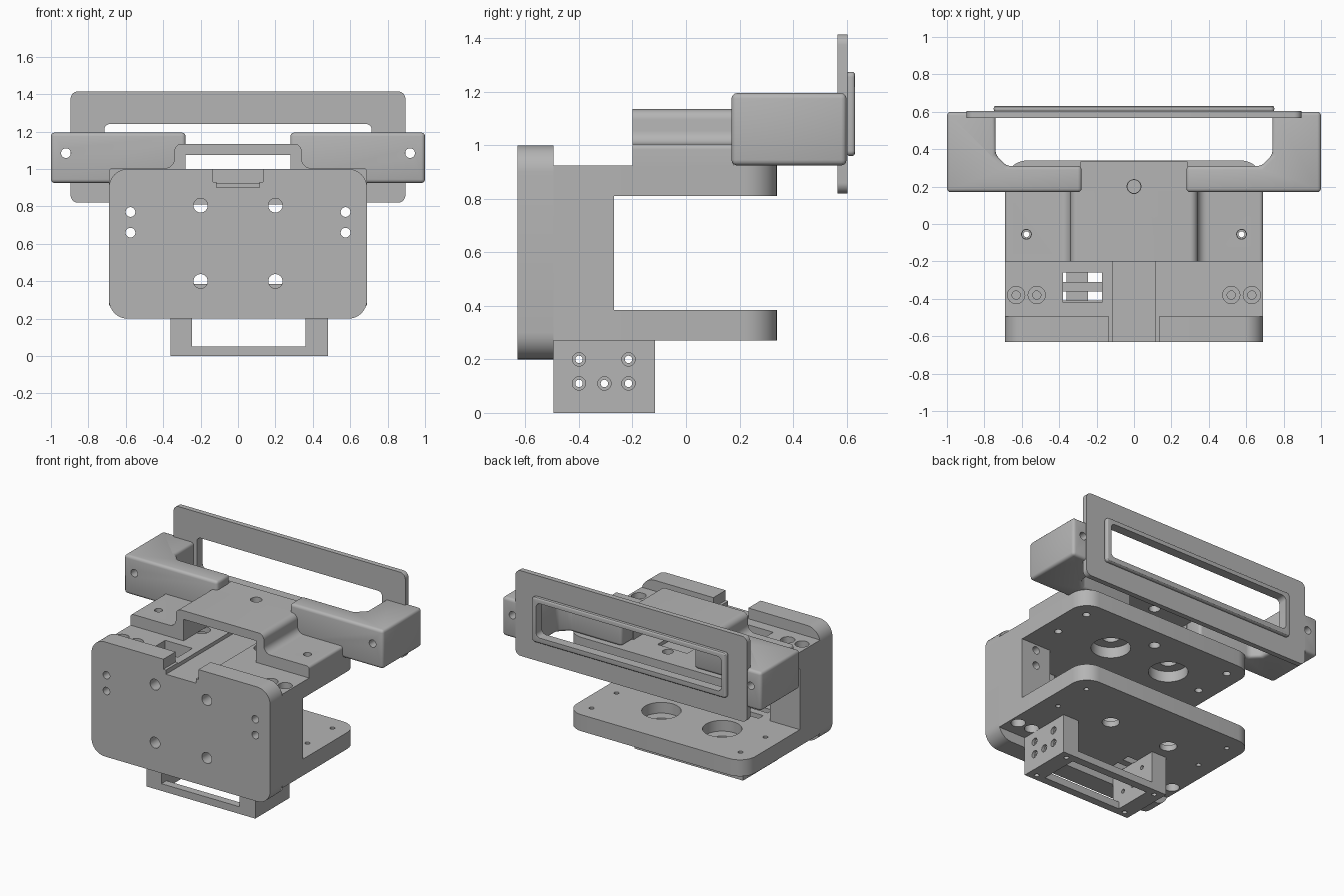
import bpy, bmesh, math
from mathutils import Vector

if "Cube" in bpy.data.objects:
    bpy.data.objects.remove(bpy.data.objects["Cube"])

GREY = (0.46, 0.46, 0.46, 1)
grey = bpy.data.materials.new("plain grey")
grey.diffuse_color = GREY
grey.use_nodes = True
grey.node_tree.nodes["Principled BSDF"].inputs["Base Color"].default_value = GREY


def fillet(points, radii, steps=8):
    """Round the right-angled corners of a 2D outline."""
    out = []
    for i, p in enumerate(points):
        r = radii[i]
        p = Vector(p)
        if not r:
            out.append(p)
            continue
        u = (Vector(points[i - 1]) - p).normalized()
        v = (Vector(points[(i + 1) % len(points)]) - p).normalized()
        for k in range(steps + 1):
            t = math.pi / 2 * k / steps
            out.append(p + r * (u + v) - r * (v * math.cos(t) + u * math.sin(t)))
    return out


def rect(a0, a1, b0, b1, r=0, radii=None):
    return fillet([(a0, b0), (a1, b0), (a1, b1), (a0, b1)], radii or [r] * 4)


def circle(a, b, r, n=32):
    return [Vector((a + r * math.cos(math.tau * k / n), b + r * math.sin(math.tau * k / n))) for k in range(n)]


def prism(name, axis, outline, lo, hi):
    """Extrude a 2D outline along one axis."""
    place = {"X": lambda p, t: (t, p.x, p.y),
             "Y": lambda p, t: (p.x, t, p.y),
             "Z": lambda p, t: (p.x, p.y, t)}[axis]
    bm = bmesh.new()
    face = bm.faces.new([bm.verts.new(place(Vector(p), lo)) for p in outline])
    top = bmesh.ops.extrude_face_region(bm, geom=[face])["geom"]
    shift = Vector(place(Vector((0, 0)), hi - lo))
    bmesh.ops.translate(bm, vec=shift, verts=[e for e in top if isinstance(e, bmesh.types.BMVert)])
    bmesh.ops.recalc_face_normals(bm, faces=bm.faces)
    mesh = bpy.data.meshes.new(name)
    bm.to_mesh(mesh)
    bm.free()
    mesh.materials.append(grey)
    obj = bpy.data.objects.new(name, mesh)
    bpy.context.collection.objects.link(obj)
    return obj


def activate(obj):
    bpy.ops.object.select_all(action="DESELECT")
    obj.select_set(True)
    bpy.context.view_layer.objects.active = obj


def cut(obj, axis, outline, lo, hi, operation="DIFFERENCE"):
    tool = prism("cutter", axis, outline, lo, hi)
    tool.hide_render = True
    mod = obj.modifiers.new("cut", "BOOLEAN")
    mod.operation = operation
    mod.solver = "EXACT"
    mod.object = tool
    activate(obj)
    bpy.ops.object.modifier_apply(modifier=mod.name)
    bpy.data.objects.remove(tool)


def soften(obj, width):
    mod = obj.modifiers.new("edges", "BEVEL")
    mod.width = width
    mod.segments = 3
    mod.limit_method = "ANGLE"
    mod.angle_limit = math.radians(40)


SIDES = (-1, 1)

# Front plate with cable notch and bolt holes
front = prism("front_plate", "Y", rect(-0.69, 0.69, 0.2, 1.0, 0.1), -0.63, -0.495)
cut(front, "Y", rect(-0.115, 0.115, 0.9, 1.1), -0.7, -0.4)
cut(front, "Y", rect(-0.135, 0.135, 0.93, 1.1), -0.7, -0.4)
for s in SIDES:
    for z in (0.4, 0.805):
        cut(front, "Y", circle(s * 0.2, z, 0.038), -0.7, -0.4)
    for z in (0.66, 0.77):
        cut(front, "Y", circle(s * 0.575, z, 0.026), -0.7, -0.4)

# Side columns joining the two plates
for s, label in zip(SIDES, ("right", "left")):
    column = prism(label + "_column", "Z", rect(*sorted((s * 0.46, s * 0.69)), -0.495, -0.27), 0.385, 0.81)
    for z in (0.66, 0.77):
        cut(column, "Y", circle(s * 0.575, z, 0.026), -0.6, -0.2)

# Upper and lower plates with stepped bores and countersunk screw seats
for label, z0, z1 in (("upper_plate", 0.81, 0.925), ("lower_plate", 0.27, 0.385)):
    upper = label == "upper_plate"
    plate = prism(label, "Z", rect(-0.69, 0.69, -0.495, 0.34, radii=[0, 0, 0.12, 0.12]), z0, z1)
    inner = (z0 - 0.1, z0 + 0.075) if upper else (z1 - 0.075, z1 + 0.1)
    outer = (z1 - 0.06, z1 + 0.1) if upper else (z0 - 0.1, z0 + 0.06)
    for x in (-0.28, 0.19):
        cut(plate, "Z", circle(x, 0, 0.125), *inner)
        cut(plate, "Z", circle(x, 0, 0.055), z0 - 0.1, z1 + 0.1)
    for s in SIDES:
        for x in (0.52, 0.63):
            cut(plate, "Z", circle(s * x, -0.38, 0.046), *outer)
            cut(plate, "Z", circle(s * x, -0.38, 0.022), z0 + 0.02, z1 + 0.1)
        for y in (-0.055, 0.22):
            cut(plate, "Z", circle(s * 0.575, y, 0.024 if upper else 0.016), z0 - 0.1, z1 + 0.1)
    if upper:
        cut(plate, "Z", rect(-0.115, 0.115, -0.6, 0.15), 0.9, 1.0)
        cut(plate, "Z", rect(-0.38, -0.17, -0.42, -0.26), 0.7, 1.0)
        cut(plate, "Z", circle(0, 0.2, 0.035), 0.7, 1.0)
    else:
        for y in (-0.41, -0.31):
            cut(plate, "Z", rect(-0.38, -0.17, y, y + 0.05), 0.2, 0.5)

# Bottom frame: two drilled cheeks on an open ring
for label, x0, x1 in (("right", -0.36, -0.245), ("left", 0.36, 0.48)):
    cheek = prism("frame_cheek_" + label, "X", rect(-0.495, -0.115, 0.05, 0.27), x0, x1)
    for y, z in ((-0.4, 0.2), (-0.215, 0.2), (-0.4, 0.11), (-0.305, 0.11), (-0.215, 0.11)):
        cut(cheek, "X", circle(y, z, 0.014, 20), x0 - 0.1, x1 + 0.1)
        edge = x0 if label == "right" else x1
        cut(cheek, "X", circle(y, z, 0.025, 20), edge - 0.02, edge + 0.02)
ring = prism("frame_ring", "Z", rect(-0.36, 0.48, -0.495, -0.115), 0, 0.05)
cut(ring, "Z", rect(-0.245, 0.36, -0.44, -0.17), -0.1, 0.2)
for x in (-0.3, 0.42):
    for y in (-0.45, -0.16):
        cut(ring, "Z", circle(x, y, 0.016, 20), -0.1, 0.03)

# Arched cover with side flanges
half = [(0.28, 0.925), (0.69, 0.925), (0.69, 1.005), (0.34, 1.005), (0.34, 1.135)]
soft = [0, 0, 0.02, 0.05, 0.04]
outline = half + [(-x, z) for x, z in reversed(half)] + [(-0.28, 1.075), (0.28, 1.075)]
cover = prism("arched_cover", "Y", fillet(outline, soft + soft[::-1] + [0, 0]), -0.2, 0.18)
for s in SIDES:
    cut(cover, "Z", circle(s * 0.575, -0.055, 0.026), 0.8, 1.2)
bridge = prism("cover_bridge", "Z", rect(-0.285, 0.285, 0.18, 0.335), 1.075, 1.135)
cut(bridge, "Z", circle(0, 0.2, 0.037), 1.0, 1.2)
cut(cover, "Z", circle(0, 0.2, 0.037), 1.0, 1.2)

# Side arms reaching back to the face frame
for s, label in zip(SIDES, ("right", "left")):
    shape = [(0.28, 0.17), (1.0, 0.17), (1.0, 0.6), (0.74, 0.6), (0.74, 0.37), (0.68, 0.31), (0.28, 0.31)]
    arm = prism(label + "_arm", "Z", [(s * x, y) for x, y in shape], 0.925, 1.195)
    soften(arm, 0.02)
    activate(arm)
    bpy.ops.object.modifier_apply(modifier="edges")
    cut(arm, "Y", circle(s * 0.92, 1.085, 0.026), 0.1, 0.8)

# Rear face frame with raised rim around the window
face = prism("rear_face", "Y", rect(-0.895, 0.895, 0.82, 1.415, 0.04), 0.567, 0.603)
rim = prism("window_rim", "Y", rect(-0.75, 0.75, 0.96, 1.275, 0.02), 0.6, 0.632)
soften(rim, 0.012)
activate(rim)
bpy.ops.object.modifier_apply(modifier="edges")
for part in (face, rim):
    cut(part, "Y", rect(-0.715, 0.715, 1.0, 1.24, 0.03), 0.5, 0.7)

# Smooth the curved walls and keep the edges sharp
for obj in list(bpy.context.collection.objects):
    if obj.type == "MESH" and obj.data.materials and obj.data.materials[0] == grey:
        activate(obj)
        bpy.ops.object.shade_smooth_by_angle(angle=math.radians(30))
